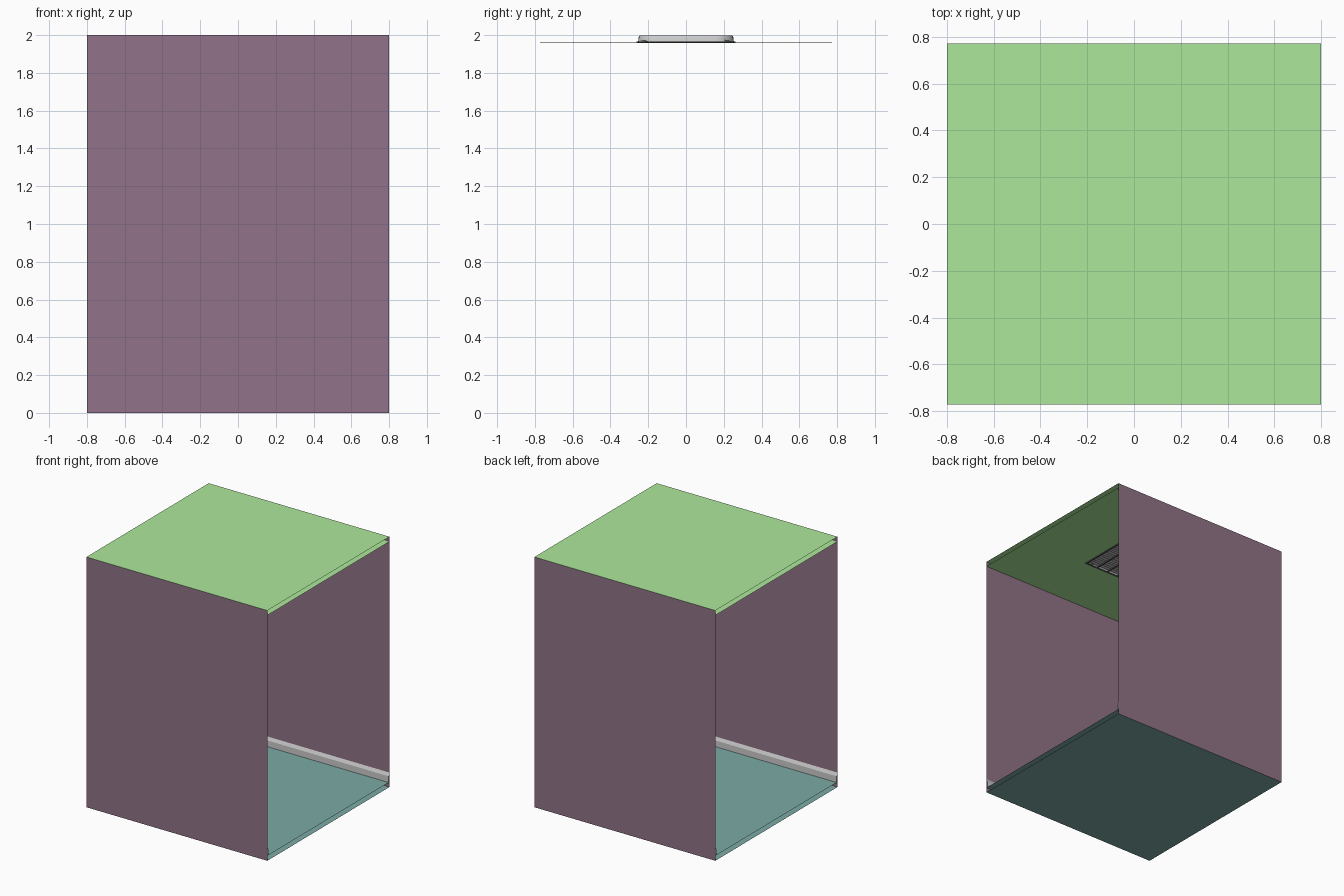
import bpy, bmesh, math

if "Cube" in bpy.data.objects:
    bpy.data.objects.remove(bpy.data.objects["Cube"])

HX, HY, TOP = 0.8, 0.772, 2.0
FLOOR_Z, CEIL_Z, V = 0.04, 1.962, 0.262


def material(name, rgb):
    m = bpy.data.materials.new(name)
    m.diffuse_color = (*rgb, 1)
    m.use_nodes = True
    m.node_tree.nodes["Principled BSDF"].inputs["Base Color"].default_value = m.diffuse_color
    return m


WALL = material("wall_plum", (0.284, 0.17, 0.246))
GREEN = material("ceiling_green", (0.42, 0.81, 0.33))
TEAL = material("floor_teal", (0.198, 0.40, 0.37))
DARK = material("grille_dark", (0.12, 0.12, 0.12))


def mesh(name, verts, faces, mat=None):
    me = bpy.data.meshes.new(name)
    me.from_pydata(verts, [], faces)
    ob = bpy.data.objects.new(name, me)
    bpy.context.collection.objects.link(ob)
    if mat:
        me.materials.append(mat)
    return ob


def extrude_x(name, profile, mat=None):
    # open (y, z) profile swept along the corridor
    n = len(profile)
    verts = [(x, y, z) for x in (-HX, HX) for y, z in profile]
    return mesh(name, verts, [(i, i + n, i + n + 1, i + 1) for i in range(n - 1)], mat)


def boxes(name, items, mat=None):
    # several boxes (centre, size, tilt about x) joined in one mesh
    bm = bmesh.new()
    for c, s, tilt in items:
        vs = bmesh.ops.create_cube(bm, size=1)["verts"]
        bmesh.ops.scale(bm, vec=s, verts=vs)
        for v in vs:
            y, z = v.co.y, v.co.z
            v.co.y = y * math.cos(tilt) - z * math.sin(tilt)
            v.co.z = y * math.sin(tilt) + z * math.cos(tilt)
        bmesh.ops.translate(bm, vec=c, verts=vs)
    ob = mesh(name, [], [], mat)
    bm.to_mesh(ob.data)
    bm.free()
    return ob


# outer shell sheets and raised floor
extrude_x("roof", [(HY, TOP), (-HY, TOP)], GREEN)
extrude_x("floor_underside", [(-HY, 0), (HY, 0)], TEAL)
extrude_x("floor", [(HY, FLOOR_Z), (-HY, FLOOR_Z)], TEAL)

# walls and skirting boards on both sides
for side, s in (("front", -1), ("back", 1)):
    extrude_x(side + "_wall", [(s * HY, 0), (s * HY, TOP)], WALL)
    extrude_x(side + "_skirting", [(s * HY, 0.115), (s * (HY - 0.012), 0.09),
                                   (s * (HY - 0.012), FLOOR_Z)])

# ceiling tiles with very fine chamfered seams around the vent opening
xs, ys, c = (-HX, -V, V, HX), (-HY, -V, V, HY), 0.0008
for i in range(3):
    for j in range(3):
        if i == j == 1:
            continue
        x0, x1, y0, y1 = xs[i], xs[i + 1], ys[j], ys[j + 1]
        outer = [(x0, y0), (x1, y0), (x1, y1), (x0, y1)]
        inner = [(x0 + c, y0 + c), (x1 - c, y0 + c), (x1 - c, y1 - c), (x0 + c, y1 - c)]
        verts = [(x, y, CEIL_Z + c / 3) for x, y in outer] + [(x, y, CEIL_Z) for x, y in inner]
        faces = [(7, 6, 5, 4)] + [(k, k + 4, (k + 1) % 4 + 4, (k + 1) % 4) for k in range(4)]
        mesh(f"ceiling_tile_{i}_{j}", verts, faces, GREEN)

# vent housing above the grille: rounded open box
n, r, h = 8, 0.1, 0.25
ring = []
for q, (sx, sy) in enumerate(((1, 1), (-1, 1), (-1, -1), (1, -1))):
    for k in range(n + 1):
        a = math.pi / 2 * (q + k / n)
        ring.append((sx * (h - r) + r * math.cos(a), sy * (h - r) + r * math.sin(a)))
m = len(ring)
levels = ((1.015, CEIL_Z), (1.0, TOP - 0.01), (0.985, TOP - 0.003))
verts = [(x * f, y * f, z) for f, z in levels for x, y in ring]
housing = mesh("vent_housing", verts,
               [(k + b, (k + 1) % m + b, (k + 1) % m + m + b, k + m + b)
                for b in (0, m) for k in range(m)] + [tuple(range(2 * m, 3 * m))])
bpy.context.view_layer.objects.active = housing
housing.select_set(True)
bpy.ops.object.shade_smooth_by_angle()

# vent frame and cross bars
z, w = CEIL_Z, 0.014
parts = []
for s in (-1, 1):
    parts.append(((s * (V - w / 2), 0, z), (w, 2 * V, 0.008), 0))
    parts.append(((0, s * (V - w / 2), z), (2 * V - 2 * w, w, 0.008), 0))
for k in range(1, 5):
    p = -V + w + k * (2 * V - 2 * w) / 5
    parts.append(((p, 0, z + 0.001), (0.01, 2 * V - 2 * w, 0.006), 0))
boxes("vent_grille", parts, DARK)

# slightly tilted pale louvre slats
PALE = material("slat_pale", (0.9, 0.9, 0.9))
boxes("vent_slats", [((0, -0.222 + 0.444 * k / 9, z + 0.008), (2 * V - 2 * w, 0.04, 0.003),
                      math.radians(-8)) for k in range(10)], PALE)
